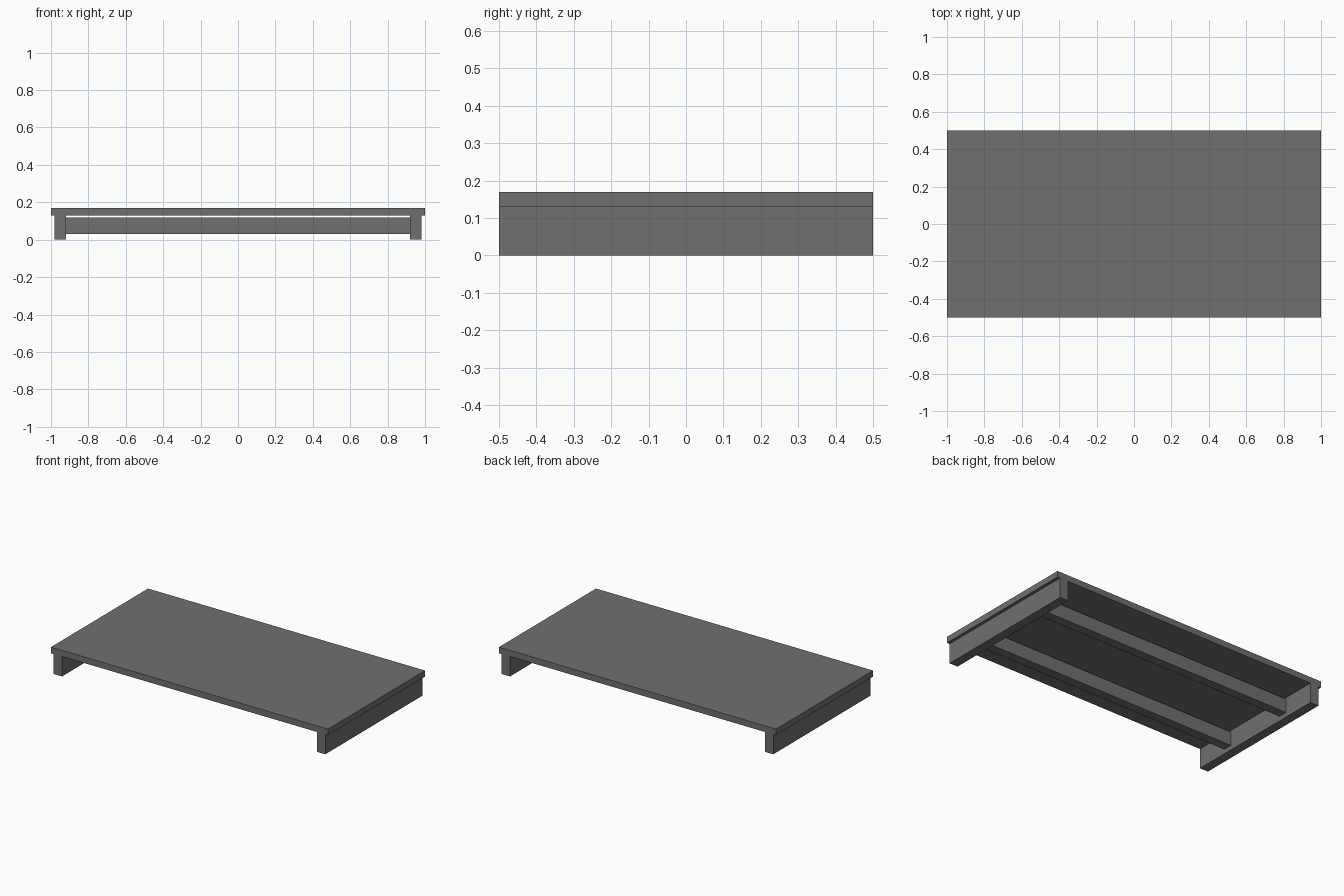
import bpy

# Remove the default cube
cube = bpy.data.objects.get("Cube")
if cube:
    bpy.data.objects.remove(cube, do_unlink=True)

# Single dark grey material
GREY = (0.16, 0.16, 0.16, 1)
grey = bpy.data.materials.new("dark grey")
grey.use_nodes = True
grey.diffuse_color = GREY
bsdf = next(n for n in grey.node_tree.nodes if n.type == "BSDF_PRINCIPLED")
bsdf.inputs["Base Color"].default_value = GREY


def box(name, size, centre):
    bpy.ops.mesh.primitive_cube_add(size=1, location=centre)
    part = bpy.context.object
    part.name = name
    part.scale = size
    bpy.ops.object.transform_apply(location=False, rotation=False, scale=True)
    part.data.materials.append(grey)
    return part


# Flat top slab
box("top_slab", (2, 1, 0.04), (0, 0, 0.15))

# Full-depth side legs, set in slightly from the slab ends
for side, sign in (("left", 1), ("right", -1)):
    box(side + "_leg", (0.06, 1, 0.13), (sign * 0.95, 0, 0.065))

# Two cross beams between the legs, just clear of the slab
for side, sign in (("front", -1), ("back", 1)):
    box(side + "_beam", (1.84, 0.06, 0.09), (0, sign * 0.25, 0.075))
